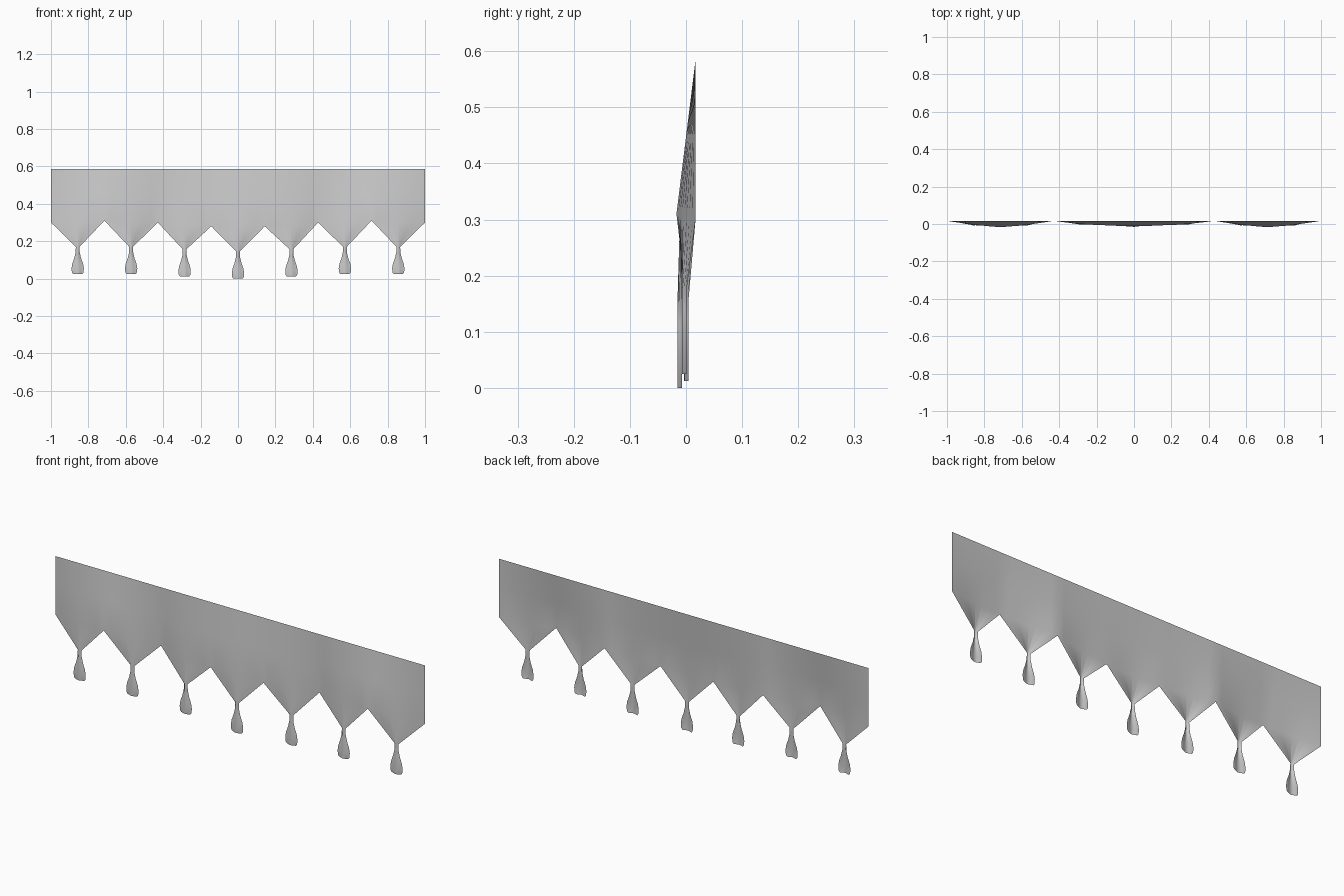
import bpy, bmesh, math

if "Cube" in bpy.data.objects:
    bpy.data.objects.remove(bpy.data.objects["Cube"])

TOP_Z, TOP_Y = 0.585, 0.017
PITCH = 2 / 7
# hem valleys (z, y) and pennant centres (tassel bottom z, y), from the middle outwards
VALLEY = [(0.28, -0.007), (0.30, 0.017), (0.31, -0.017), (0.30, 0.017)]
CENTRE = [(0.0, -0.0115), (0.012, 0.0005), (0.025, -0.0035), (0.025, -0.0035)]
# tassel outline: height above its bottom, half width
TASSEL = [(0.145, 0.010), (0.115, 0.011), (0.085, 0.018), (0.055, 0.029),
          (0.03, 0.033), (0.008, 0.031), (0.0, 0.025)]
COLS = 8


def valley(i):
    """Valley i of 0..7, mirrored about the middle."""
    return VALLEY[i - 4 if i >= 4 else 3 - i]


def mix(a, b, f):
    return a + (b - a) * f


def new_object(name, bm):
    bmesh.ops.remove_doubles(bm, verts=bm.verts, dist=1e-5)
    bmesh.ops.recalc_face_normals(bm, faces=bm.faces)
    mesh = bpy.data.meshes.new(name)
    bm.to_mesh(mesh)
    bm.free()
    mesh.shade_smooth()
    ob = bpy.data.objects.new(name, mesh)
    bpy.context.collection.objects.link(ob)
    return ob


# Cloth valance: seven pennants, each drawn together into a hanging tassel
bm = bmesh.new()
for i in range(7):
    cx = -1 + PITCH * (i + 0.5)
    (zl, yl), (zr, yr) = valley(i), valley(i + 1)
    bottom, yc = CENTRE[abs(i - 3)]
    rows = [[], [], []]
    for c in range(COLS + 1):
        t = 2 * c / COLS - 1
        f = (t + 1) / 2
        x, zv = cx + t * PITCH / 2, mix(zl, zr, f)
        # drape of the cloth at valley height, through the pennant centre
        yv = mix(yl, yr, f) + (yc - (yl + yr) / 2) * (1 - t * t)
        rows[0].append((x, TOP_Y, TOP_Z))
        rows[1].append((x, mix(TOP_Y, yv, 0.5), mix(TOP_Z, zv, 0.5)))
        rows[2].append((x, yv, zv))
    # tassel, curved forward in the middle
    for h, w in TASSEL:
        rows.append([(cx + w * t, yc - 0.004 * math.cos(math.pi * t), bottom + h)
                     for t in (2 * c / COLS - 1 for c in range(COLS + 1))])
    verts = [[bm.verts.new(p) for p in row] for row in rows]
    for a, b in zip(verts, verts[1:]):
        for c in range(COLS):
            bm.faces.new((a[c], b[c], b[c + 1], a[c + 1]))
new_object("tasselled_valance", bm)
